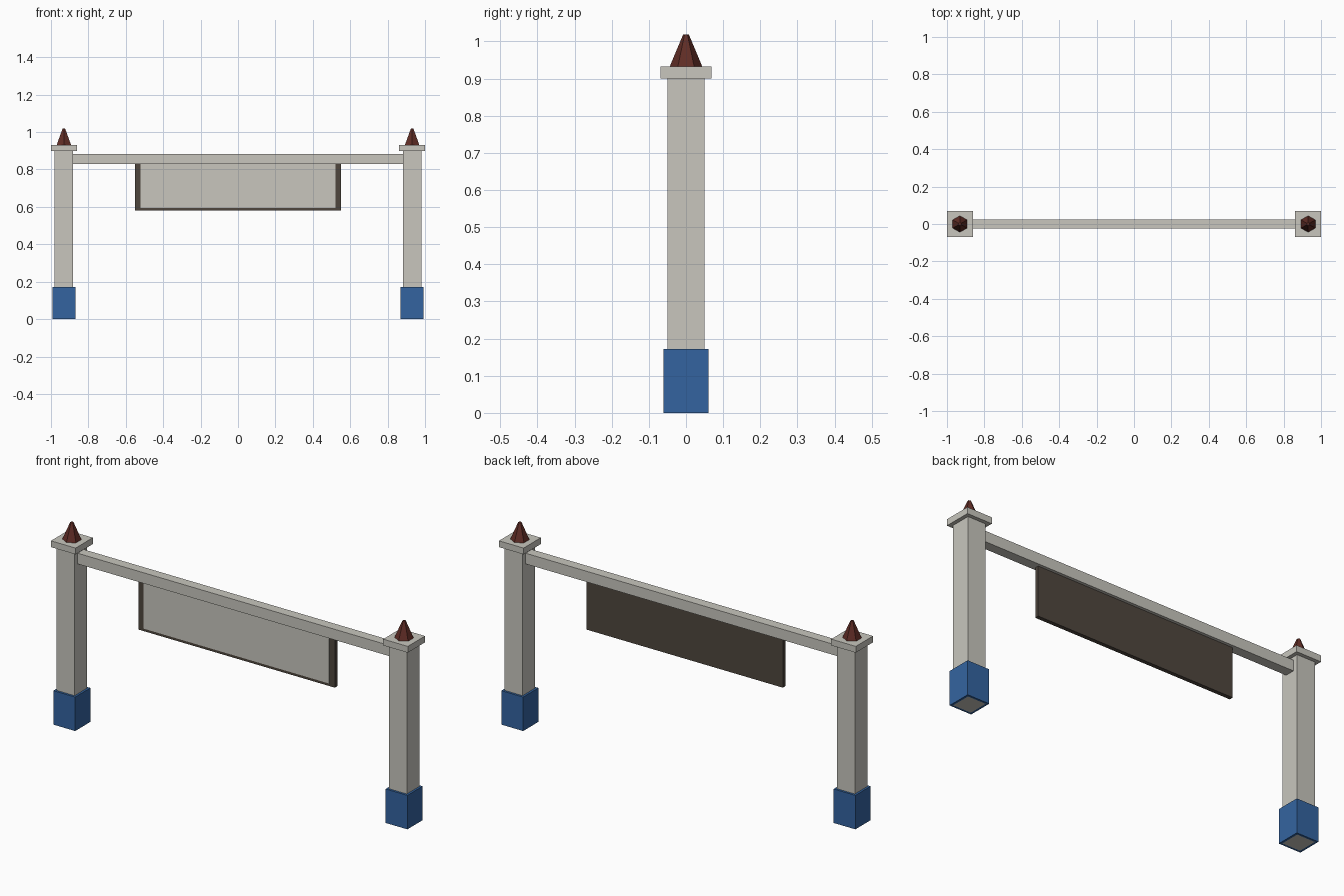
import bpy, bmesh, math

if "Cube" in bpy.data.objects:
    bpy.data.objects.remove(bpy.data.objects["Cube"])


def material(name, rgb):
    m = bpy.data.materials.new(name)
    m.diffuse_color = (*rgb, 1)
    m.use_nodes = True
    m.node_tree.nodes["Principled BSDF"].inputs["Base Color"].default_value = m.diffuse_color
    return m


STONE = material("warm_grey", (0.578, 0.565, 0.515))
BLUE = material("blue", (0.034, 0.127, 0.352))
BROWN = material("dark_brown", (0.078, 0.062, 0.048))
RUST = material("rust_brown", (0.117, 0.026, 0.019))


def finish(name, bm, mat):
    bmesh.ops.recalc_face_normals(bm, faces=bm.faces)
    me = bpy.data.meshes.new(name)
    bm.to_mesh(me)
    bm.free()
    me.materials.append(mat)
    ob = bpy.data.objects.new(name, me)
    bpy.context.collection.objects.link(ob)
    return ob


def box(name, x, y, z, mat):
    """Box from (min, max) ranges on each axis."""
    bm = bmesh.new()
    bmesh.ops.create_cube(bm, size=1)
    for v in bm.verts:
        v.co = [r[0] if c < 0 else r[1] for c, r in zip(v.co, (x, y, z))]
    return finish(name, bm, mat)


def sleeve(name, cx, outer, inner, height, mat):
    """Square tube standing on the ground around a post."""
    bm = bmesh.new()
    rings = []
    for r, z in ((outer, 0), (outer, height), (inner, height), (inner, 0)):
        rings.append([bm.verts.new((cx + sx * r, sy * r, z))
                      for sx, sy in ((-1, -1), (1, -1), (1, 1), (-1, 1))])
    for i in range(4):
        a, b = rings[i], rings[(i + 1) % 4]
        for j in range(4):
            k = (j + 1) % 4
            bm.faces.new((a[j], a[k], b[k], b[j]))
    return finish(name, bm, mat)


def finial(name, cx, mat):
    """Six-sided blunt spike, corners pointing along y."""
    bm = bmesh.new()
    z0, z1 = 0.932, 1.018
    bmesh.ops.create_cone(bm, cap_ends=True, segments=6, radius1=0.044,
                          radius2=0.008, depth=z1 - z0)
    # put a corner exactly on the y axis
    first = max(bm.verts, key=lambda v: v.co.xy.length).co
    turn = math.pi / 2 - math.atan2(first.y, first.x)
    c, s = math.cos(turn), math.sin(turn)
    for v in bm.verts:
        x, y, z = v.co
        v.co = (cx + x * c - y * s, x * s + y * c, z + (z0 + z1) / 2)
    return finish(name, bm, mat)


# Posts with sleeves, caps and finials
for side, cx in (("left", -0.931), ("right", 0.931)):
    box(f"{side}_post", (cx - 0.05, cx + 0.05), (-0.05, 0.05), (0, 0.9), STONE)
    sleeve(f"{side}_base_sleeve", cx, 0.061, 0.05, 0.172, BLUE)
    box(f"{side}_post_cap", (cx - 0.069, cx + 0.069), (-0.069, 0.069), (0.9, 0.932), STONE)
    finial(f"{side}_finial", cx, RUST)

# Crossbeam between the posts
box("crossbeam", (-0.881, 0.881), (-0.025, 0.025), (0.83, 0.884), STONE)

# Hanging sign board with a pale front plate
box("sign_board", (-0.55, 0.55), (-0.01, 0.01), (0.58, 0.83), BROWN)
box("sign_plate", (-0.52, 0.52), (-0.013, -0.01), (0.594, 0.83), STONE)
